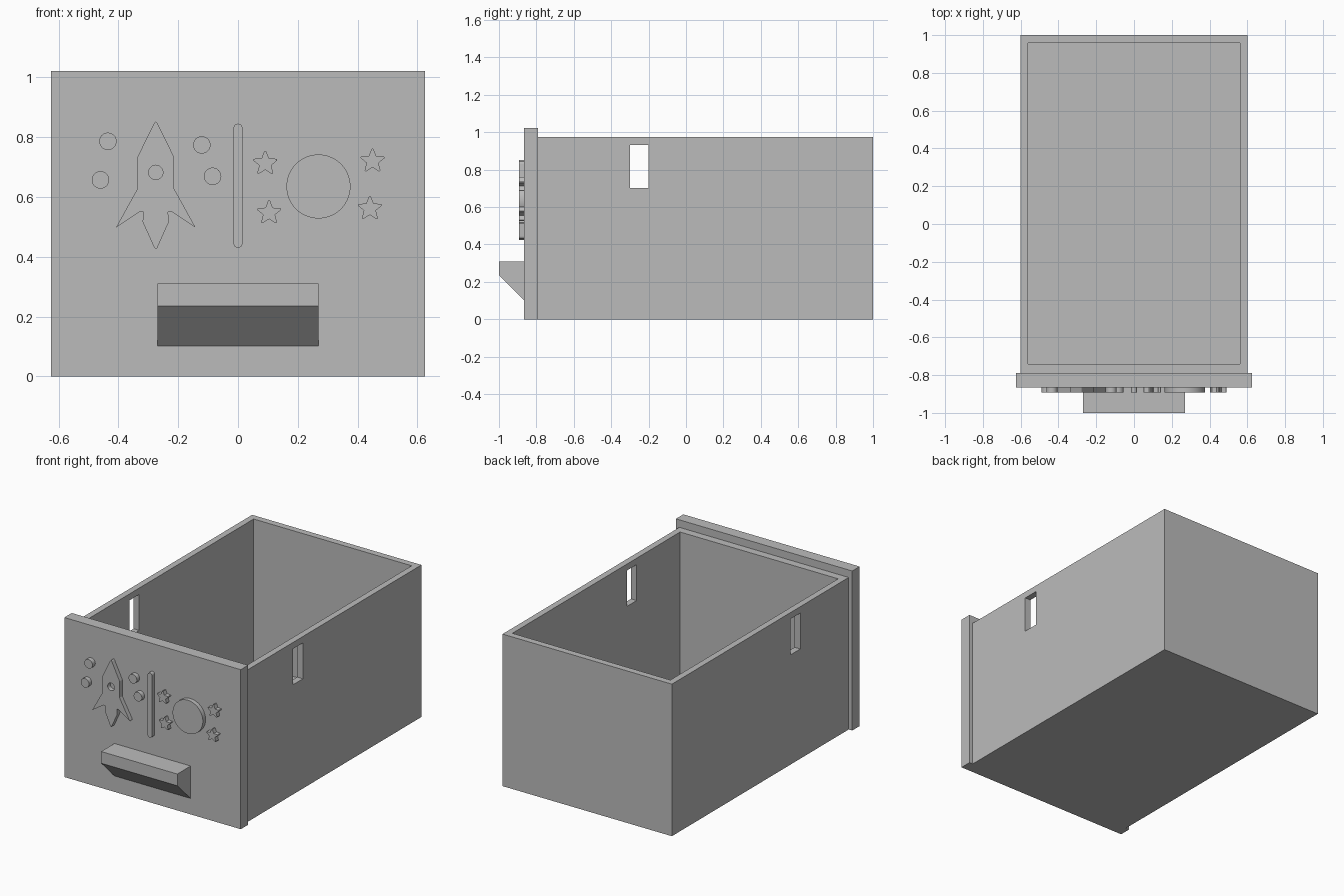
import bpy, bmesh
from math import sin, cos, pi, radians
from mathutils import Vector

if "Cube" in bpy.data.objects:
    bpy.data.objects.remove(bpy.data.objects["Cube"], do_unlink=True)

grey = bpy.data.materials.new("plain grey")
grey.use_nodes = True
grey.diffuse_color = (0.5, 0.5, 0.5, 1)
grey.node_tree.nodes["Principled BSDF"].inputs["Base Color"].default_value = (0.5, 0.5, 0.5, 1)

PANEL_FRONT, RELIEF_FRONT = -0.865, -0.893


def prism(name, outline, axis, start, end, smooth=False):
    """Extrude a 2D outline along x (outline in y, z) or y (outline in x, z)."""
    bm = bmesh.new()
    place = (lambda a, b: (start, a, b)) if axis == "x" else (lambda a, b: (a, start, b))
    face = bm.faces.new([bm.verts.new(place(a, b)) for a, b in outline])
    moved = bmesh.ops.extrude_face_region(bm, geom=[face])["geom"]
    step = Vector((end - start, 0, 0) if axis == "x" else (0, end - start, 0))
    bmesh.ops.translate(bm, vec=step, verts=[v for v in moved if isinstance(v, bmesh.types.BMVert)])
    bmesh.ops.recalc_face_normals(bm, faces=bm.faces)
    mesh = bpy.data.meshes.new(name)
    bm.to_mesh(mesh)
    bm.free()
    mesh.materials.append(grey)
    obj = bpy.data.objects.new(name, mesh)
    bpy.context.collection.objects.link(obj)
    if smooth:
        select(obj)
        bpy.ops.object.shade_smooth_by_angle(angle=radians(30))
    return obj


def select(obj):
    bpy.ops.object.select_all(action="DESELECT")
    obj.select_set(True)
    bpy.context.view_layer.objects.active = obj


def rect(a0, a1, b0, b1):
    return [(a0, b0), (a1, b0), (a1, b1), (a0, b1)]


def arc(cx, cz, r, start=0, sweep=2 * pi, n=48):
    return [(cx + r * cos(start + sweep * i / n), cz + r * sin(start + sweep * i / n)) for i in range(n)]


def star(cx, cz, r):
    """Five points with slightly blunted tips."""
    pts = []
    for i in range(5):
        a = pi / 2 + i * 2 * pi / 5
        for da, k in ((-0.08, 0.96), (0, 1), (0.08, 0.96), (pi / 5, 0.5)):
            pts.append((cx + r * k * cos(a + da), cz + r * k * sin(a + da)))
    return pts


def cut(obj, cutter):
    cutter.hide_render = True
    mod = obj.modifiers.new("cut", "BOOLEAN")
    mod.operation, mod.solver, mod.object = "DIFFERENCE", "EXACT", cutter
    select(obj)
    bpy.ops.object.modifier_apply(modifier=mod.name)
    bpy.data.objects.remove(cutter, do_unlink=True)


# Open drawer box with a slot through both side walls
box = prism("drawer_box", rect(-0.6, 0.6, 0, 0.974), "y", -0.79, 1.0)
cut(box, prism("cavity_cutter", rect(-0.56, 0.56, 0.04, 1.2), "y", -0.74, 0.958))
cut(box, prism("slot_cutter", rect(-0.3, -0.2, 0.703, 0.933), "x", -0.8, 0.8))

# Front panel and wedge handle
prism("front_panel", rect(-0.625, 0.625, 0, 1.022), "y", PANEL_FRONT, -0.79)
prism("handle", [(PANEL_FRONT, 0.31), (-1, 0.31), (-1, 0.235), (PANEL_FRONT, 0.102)], "x", -0.27, 0.27)

# Raised rocket with a round window
RX = -0.275
half = [(0.006, 0.846), (0.061, 0.734), (0.061, 0.628), (0.133, 0.498), (0.06, 0.546),
        (0.052, 0.551), (0.041, 0.55), (0.044, 0.517), (0.005, 0.43)]
outline = [(RX, 0.852)] + [(RX + x, z) for x, z in half] + [(RX, 0.425)]
outline += [(RX - x, z) for x, z in reversed(half)]
rocket = prism("rocket", outline, "y", PANEL_FRONT, RELIEF_FRONT)
cut(rocket, prism("window_cutter", arc(RX, 0.682, 0.024), "y", PANEL_FRONT + 0.02, RELIEF_FRONT - 0.05))

# Raised dots, planet, divider bar and stars
dots = [(-0.435, 0.786), (-0.46, 0.657), (-0.121, 0.774), (-0.085, 0.669)]
for i, (x, z) in enumerate(dots):
    prism(f"dot_{i + 1}", arc(x, z, 0.029), "y", PANEL_FRONT, RELIEF_FRONT, True)
prism("planet", arc(0.269, 0.635, 0.107, n=64), "y", PANEL_FRONT, RELIEF_FRONT, True)
bar = arc(0, 0.83, 0.015, 0, pi, 12) + [(-0.015, 0.83)]
bar += arc(0, 0.445, 0.015, pi, pi, 12) + [(0.015, 0.445)]
prism("divider_bar", bar, "y", PANEL_FRONT, RELIEF_FRONT, True)
stars = [(0.091, 0.712), (0.104, 0.547), (0.45, 0.72), (0.441, 0.561)]
for i, (x, z) in enumerate(stars):
    prism(f"star_{i + 1}", star(x, z, 0.042), "y", PANEL_FRONT, RELIEF_FRONT)
